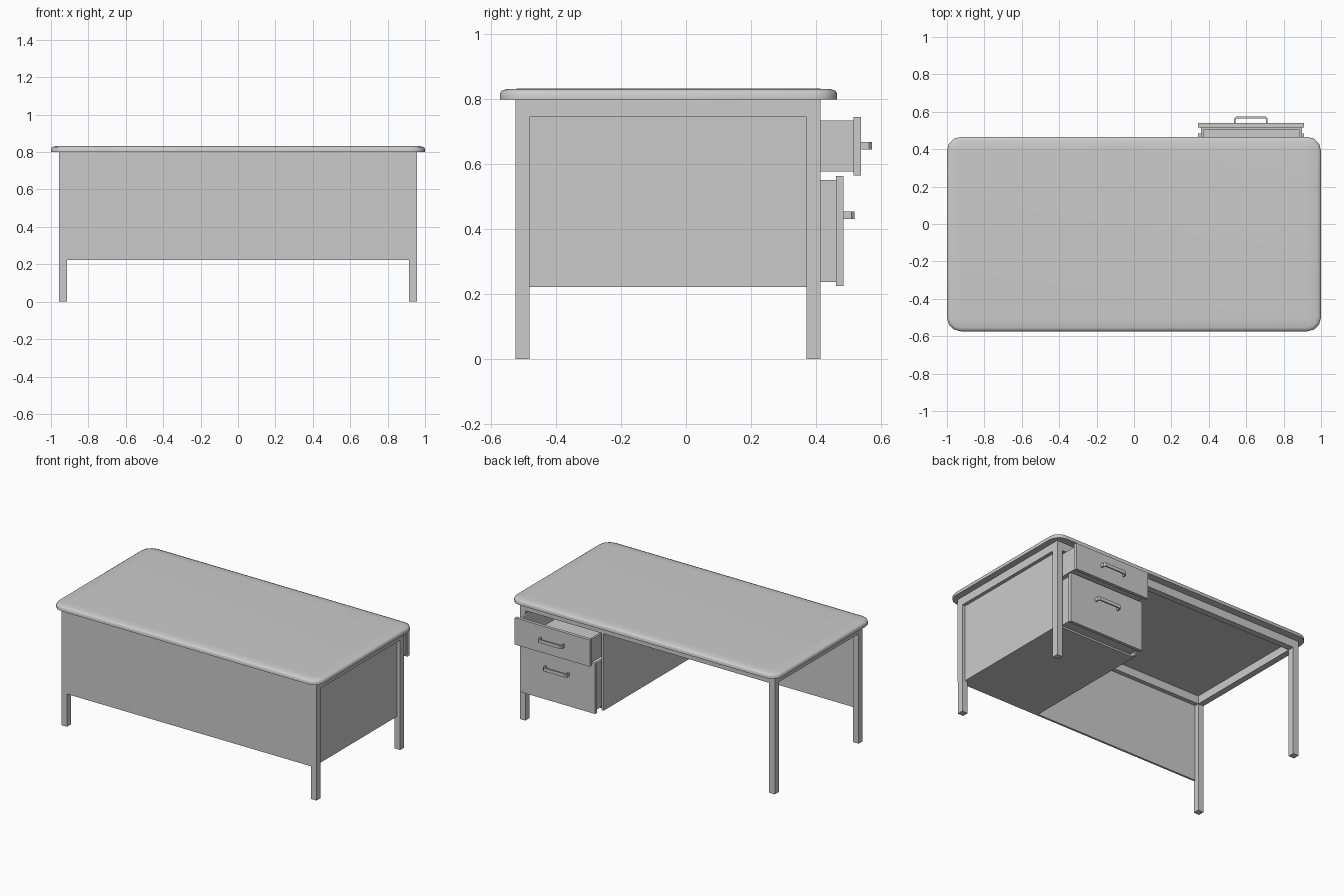
import bpy, bmesh, math

if "Cube" in bpy.data.objects:
    bpy.data.objects.remove(bpy.data.objects["Cube"])


def add_box(bm, x, y, z):
    verts = bmesh.ops.create_cube(bm, size=1)["verts"]
    for v in verts:
        v.co = [(a + b) / 2 + c * (b - a) for (a, b), c in zip((x, y, z), v.co)]


def finish(name, bm):
    bmesh.ops.recalc_face_normals(bm, faces=bm.faces)
    me = bpy.data.meshes.new(name)
    bm.to_mesh(me)
    bm.free()
    ob = bpy.data.objects.new(name, me)
    bpy.context.collection.objects.link(ob)
    return ob


def boxes(name, *parts):
    bm = bmesh.new()
    for part in parts:
        add_box(bm, *part)
    return finish(name, bm)


# Tabletop: rounded-rectangle rings stacked into a soft upper edge
def ring(bm, inset, z, r=0.075, segs=3):
    out = []
    corners = ((1, 0.466), (-1, 0.466), (-1, -0.574), (1, -0.574))
    for i, (x, y) in enumerate(corners):
        cx = x - math.copysign(r, x)
        cy = y - math.copysign(r, y)
        for k in range(segs + 1):
            a = math.pi / 2 * (i + k / segs)
            out.append(bm.verts.new((cx + (r - inset) * math.cos(a),
                                     cy + (r - inset) * math.sin(a), z)))
    return out


bm = bmesh.new()
rings = [ring(bm, i, z) for i, z in
         ((0, 0.8), (0, 0.817), (0.005, 0.826), (0.02, 0.831), (0.065, 0.833))]
for lo, hi in zip(rings, rings[1:]):
    for k in range(len(lo)):
        n = (k + 1) % len(lo)
        bm.faces.new((lo[k], lo[n], hi[n], hi[k]))
bm.faces.new(rings[0][::-1])
bm.faces.new(rings[-1])
top = finish("tabletop", bm)
top.data.polygons.foreach_set("use_smooth", [True] * len(top.data.polygons))
top.data.set_sharp_from_angle(angle=math.radians(50))

# Legs and the rails joining them
FRONT, BACK = (-0.525, -0.483), (0.372, 0.415)
RIGHT, LEFT = (0.915, 0.957), (-0.957, -0.915)
for xn, x in (("left", LEFT), ("right", RIGHT)):
    for yn, y in (("front", FRONT), ("back", BACK)):
        boxes(f"{yn}_{xn}_leg", (x, y, (0, 0.8)))
    boxes(f"{xn}_rail", (x, (FRONT[1], BACK[0]), (0.745, 0.8)))
for yn, y in (("front", FRONT), ("back", BACK)):
    boxes(f"{yn}_rail", ((LEFT[1], RIGHT[0]), y, (0.745, 0.8)))

# Front panel and the drawer cabinet walls
boxes("front_panel", ((-0.957, 0.957), (-0.526, -0.512), (0.222, 0.8)))
boxes("right_side_panel", ((0.916, 0.934), (-0.512, 0.39), (0.222, 0.746)))
boxes("cabinet_inner_wall", ((0.33, 0.345), (-0.512, 0.412), (0.222, 0.746)))
boxes("cabinet_floor", ((0.345, 0.934), (-0.512, 0.39), (0.222, 0.234)))


# Open-topped drawers with a front plate
def drawer(name, y_face, z_front, z_box, depth):
    y1 = y_face - 0.022
    y0, x0, x1, t = y1 - depth, 0.357, 0.899, 0.014
    z0, z1 = z_box
    boxes(f"{name}_drawer_box",
          ((x0, x1), (y0, y1), (z0, z0 + t)),
          ((x0, x0 + t), (y0, y1), (z0 + t, z1)),
          ((x1 - t, x1), (y0, y1), (z0 + t, z1)),
          ((x0 + t, x1 - t), (y0, y0 + t), (z0 + t, z1)),
          ((x0 + t, x1 - t), (y1 - t, y1), (z0 + t, z1)))
    boxes(f"{name}_drawer_front", ((0.343, 0.908), (y1, y_face), z_front))


# Flat U-shaped pull handle with clipped corners
def handle(name, y, z0, z1):
    def outline(w, d, c):
        half = [(w, 0), (w, d - c), (w - c, d)]
        return half + [(-a, b) for a, b in reversed(half)]
    bm = bmesh.new()
    outer, inner = outline(0.09, 0.035, 0.01), outline(0.081, 0.026, 0.005)
    quads = []
    for (ax, ay), (bx, by) in zip(outer, inner):
        quads.append([bm.verts.new((0.625 + px, y + py, z)) for px, py, z in
                      ((ax, ay, z0), (ax, ay, z1), (bx, by, z1), (bx, by, z0))])
    for a, b in zip(quads, quads[1:]):
        for k in range(4):
            n = (k + 1) % 4
            bm.faces.new((a[k], a[n], b[n], b[k]))
    bm.faces.new(quads[0])
    bm.faces.new(quads[-1][::-1])
    finish(f"{name}_drawer_handle", bm)


drawer("upper", 0.539, (0.565, 0.746), (0.577, 0.734), 0.85)
drawer("lower", 0.485, (0.224, 0.563), (0.236, 0.551), 0.85)
handle("upper", 0.539, 0.645, 0.668)
handle("lower", 0.485, 0.431, 0.454)
